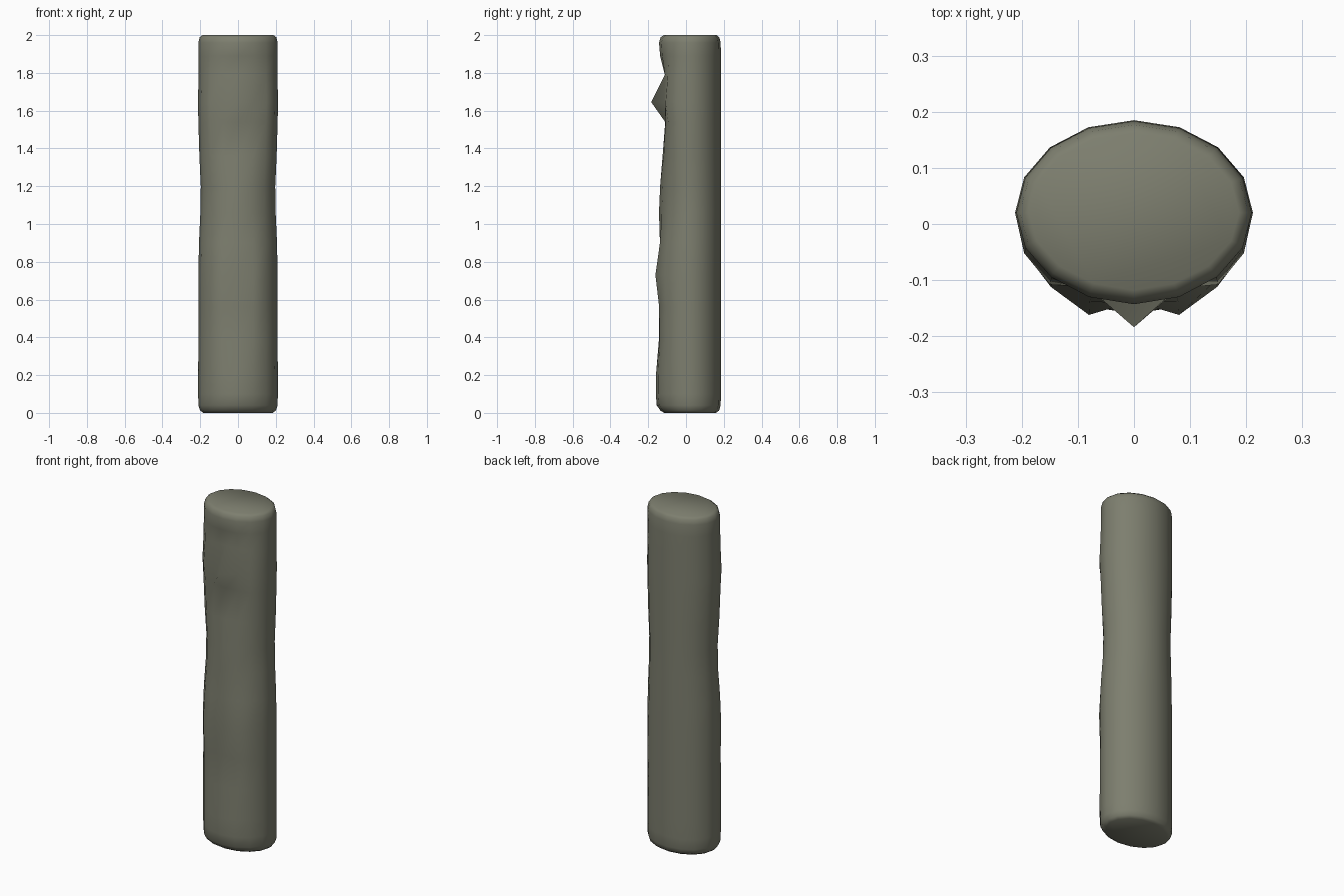
import bpy, bmesh, math

SIDES, RX, RY, CY = 16, 0.213, 0.165, 0.02

# z, width scale, back scale, front depth (-y) at the centre line and
# at the next three columns outwards (22.5, 45 and 67.5 degrees)
RINGS = [
    (0.000, 0.86, 0.84, 0.115, 0.105, 0.074, 0.030),
    (0.012, 0.94, 0.94, 0.135, 0.123, 0.090, 0.038),
    (0.040, 0.985, 0.99, 0.155, 0.142, 0.102, 0.045),
    (0.100, 0.99, 1.0, 0.160, 0.147, 0.106, 0.047),
    (0.200, 0.99, 1.0, 0.159, 0.147, 0.106, 0.047),
    (0.380, 0.985, 1.0, 0.144, 0.139, 0.106, 0.050),
    (0.560, 0.98, 1.0, 0.132, 0.142, 0.106, 0.048),
    (0.730, 0.985, 1.0, 0.138, 0.162, 0.112, 0.052),
    (0.900, 0.97, 1.0, 0.138, 0.138, 0.100, 0.045),
    (1.060, 0.935, 1.0, 0.143, 0.128, 0.090, 0.036),
    (1.200, 0.925, 1.0, 0.137, 0.123, 0.088, 0.036),
    (1.360, 0.96, 1.0, 0.124, 0.118, 0.090, 0.042),
    (1.540, 0.985, 1.0, 0.110, 0.108, 0.094, 0.046),
    (1.645, 0.995, 1.0, 0.184, 0.114, 0.108, 0.052),
    (1.790, 0.98, 1.0, 0.112, 0.112, 0.096, 0.046),
    (1.890, 0.985, 1.0, 0.137, 0.126, 0.092, 0.042),
    (1.960, 0.985, 0.99, 0.143, 0.130, 0.094, 0.042),
    (1.988, 0.955, 0.95, 0.135, 0.122, 0.088, 0.036),
    (2.000, 0.88, 0.86, 0.118, 0.106, 0.075, 0.030),
]


def ring_points(z, ws, bs, *front):
    for i in range(SIDES):
        a = 2 * math.pi * i / SIDES            # 0 = front centre
        x = RX * ws * math.sin(a)
        step = min(i, SIDES - i)               # mirrored column index
        if step < 4:
            y = -front[step]
        else:
            y = CY - RY * bs * math.cos(a)
        yield x, y, z


# Wrapped body: lofted oval rings with the bundle relief on the front
bm = bmesh.new()
rings = [[bm.verts.new(p) for p in ring_points(*r)] for r in RINGS]
for low, high in zip(rings, rings[1:]):
    for i in range(SIDES):
        j = (i + 1) % SIDES
        bm.faces.new((low[i], low[j], high[j], high[i]))
bm.faces.new(rings[0][::-1])
bm.faces.new(rings[-1])
bmesh.ops.recalc_face_normals(bm, faces=bm.faces)

mesh = bpy.data.meshes.new("wrapped_body")
bm.to_mesh(mesh)
bm.free()
for p in mesh.polygons:
    p.use_smooth = True

cloth = bpy.data.materials.new("grey olive cloth")
cloth.diffuse_color = (0.205, 0.21, 0.158, 1)
mesh.materials.append(cloth)
body = bpy.data.objects.new("wrapped_body", mesh)
bpy.context.collection.objects.link(body)
